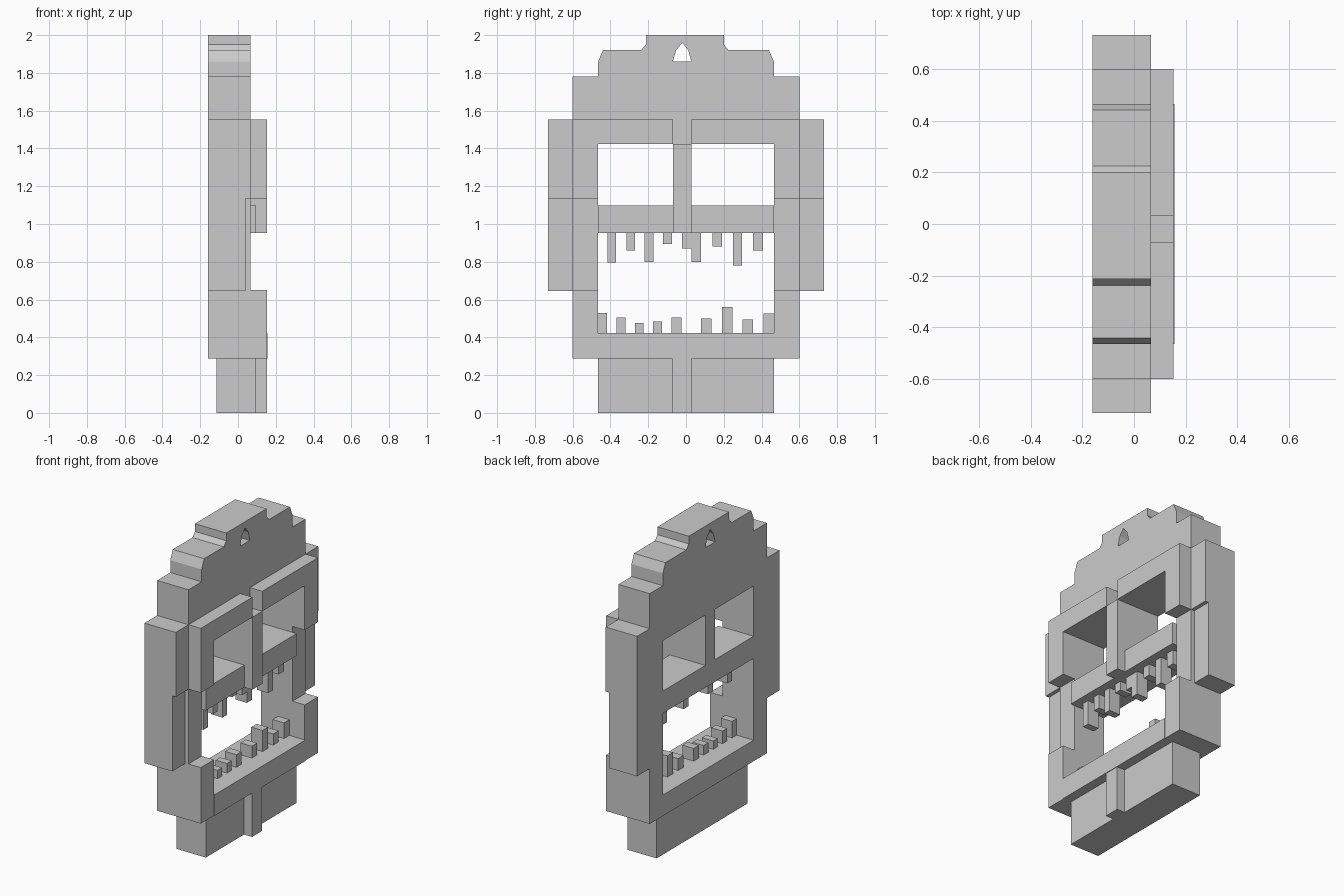
import bpy, bmesh
from mathutils import Matrix

if "Cube" in bpy.data.objects:
    bpy.data.objects.remove(bpy.data.objects["Cube"])

bone = bpy.data.materials.new("plain_grey")
bone.diffuse_color = (0.6, 0.6, 0.6, 1)
bone.use_nodes = True
bone.node_tree.nodes["Principled BSDF"].inputs["Base Color"].default_value = bone.diffuse_color

# local XY of a profile becomes world YZ, extrusion runs along world X
AXES = Matrix(((0, 0, 1), (1, 0, 0), (0, 1, 0))).to_4x4()


def plate(name, loops, x0, x1):
    """Extrude closed (y, z) loops (the first is the outline, others are holes)."""
    cu = bpy.data.curves.new(name + "_profile", 'CURVE')
    cu.dimensions = '2D'
    cu.fill_mode = 'BOTH'
    cu.extrude = (x1 - x0) / 2
    for pts in loops:
        sp = cu.splines.new('POLY')
        sp.points.add(len(pts) - 1)
        for p, (y, z) in zip(sp.points, pts):
            p.co = (y, z, 0, 1)
        sp.use_cyclic_u = True
    tmp = bpy.data.objects.new(name + "_tmp", cu)
    bpy.context.collection.objects.link(tmp)
    bpy.context.view_layer.update()
    me = bpy.data.meshes.new_from_object(
        tmp.evaluated_get(bpy.context.evaluated_depsgraph_get()))
    bpy.data.objects.remove(tmp)
    bpy.data.curves.remove(cu)
    me.transform(Matrix.Translation(((x0 + x1) / 2, 0, 0)) @ AXES)
    bm = bmesh.new()
    bm.from_mesh(me)
    bmesh.ops.remove_doubles(bm, verts=bm.verts, dist=1e-5)
    bmesh.ops.recalc_face_normals(bm, faces=bm.faces)
    for f in bm.faces:
        f.smooth = False
    bm.to_mesh(me)
    bm.free()
    me.name = name
    me.materials.clear()
    me.materials.append(bone)
    ob = bpy.data.objects.new(name, me)
    bpy.context.collection.objects.link(ob)
    return ob


def rect(y0, y1, z0, z1):
    return [(y0, z0), (y1, z0), (y1, z1), (y0, z1)]


def box(name, y0, y1, z0, z1, x0, x1):
    return plate(name, [rect(y0, y1, z0, z1)], x0, x1)


BACK, MID, FRONT = -0.16, 0.065, 0.153

# main head slab: stepped crown, crown notch, eye holes and mouth hole
outline = [(-.6, .287), (.6, .287), (.6, 1.78), (.465, 1.78), (.465, 1.86),
           (.44, 1.92), (.225, 1.92), (.2, 1.95), (.2, 2), (-.213, 2),
           (-.213, 1.95), (-.238, 1.92), (-.44, 1.92), (-.465, 1.86),
           (-.465, 1.78), (-.6, 1.78)]
notch = [(-.07, 1.86), (.028, 1.86), (.012, 1.92), (-.02, 1.96), (-.052, 1.92)]
plate("head_slab", [outline, notch, rect(-.465, -.07, 1.097, 1.423),
                    rect(.03, .465, 1.097, 1.423),
                    rect(-.465, .465, .423, .953)], BACK, MID)

# brows with side columns, and ears, on both sides
for side, s, inner in (("left", -1, -.07), ("right", 1, .03)):
    plate("brow_" + side, [[(inner, 1.423), (s * .465, 1.423), (s * .465, 1.135),
                            (s * .6, 1.135), (s * .6, 1.553), (inner, 1.553)]],
          MID, FRONT)
    y0, y1 = sorted((s * .6, s * .73))
    box("upper_ear_" + side, y0, y1, 1.135, 1.553, BACK, MID)
    box("lower_ear_" + side, y0, y1, .645, 1.135, BACK, .04)
    # jaw corners
    y0, y1 = sorted((s * .465, s * .6))
    box("jaw_corner_" + side, y0, y1, .287, .65, MID, FRONT)

# nose ridge, lower eye rim, jaw front, neck and neck ridge
box("nose_ridge", -.07, .03, .953, 1.423, MID, FRONT)
box("lower_eye_rim", -.465, .465, .953, 1.097, MID, .095)
box("jaw_front", -.465, .465, .287, .423, MID, .157)
box("neck", -.465, .465, 0, .287, -.115, .095)
box("neck_ridge", -.075, .028, 0, .287, .095, FRONT)

# teeth: y start, y end, tip height
upper = [(-.415, -.37, .795), (-.315, -.27, .86), (-.22, -.172, .8),
         (-.122, -.073, .895), (-.022, .03, .87), (.03, .08, .8),
         (.14, .19, .88), (.248, .297, .78), (.355, .408, .86)]
lower = [(-.465, -.418, .53), (-.367, -.32, .505), (-.27, -.225, .477),
         (-.175, -.127, .485), (-.078, -.025, .505), (.08, .135, .5),
         (.19, .245, .56), (.3, .355, .495), (.41, .465, .525)]
for i, (y0, y1, z) in enumerate(upper):
    box(f"upper_tooth_{i}", y0, y1, z, .953, -.038, .043)
for i, (y0, y1, z) in enumerate(lower):
    box(f"lower_tooth_{i}", y0, y1, .423, z, -.038, .043)
